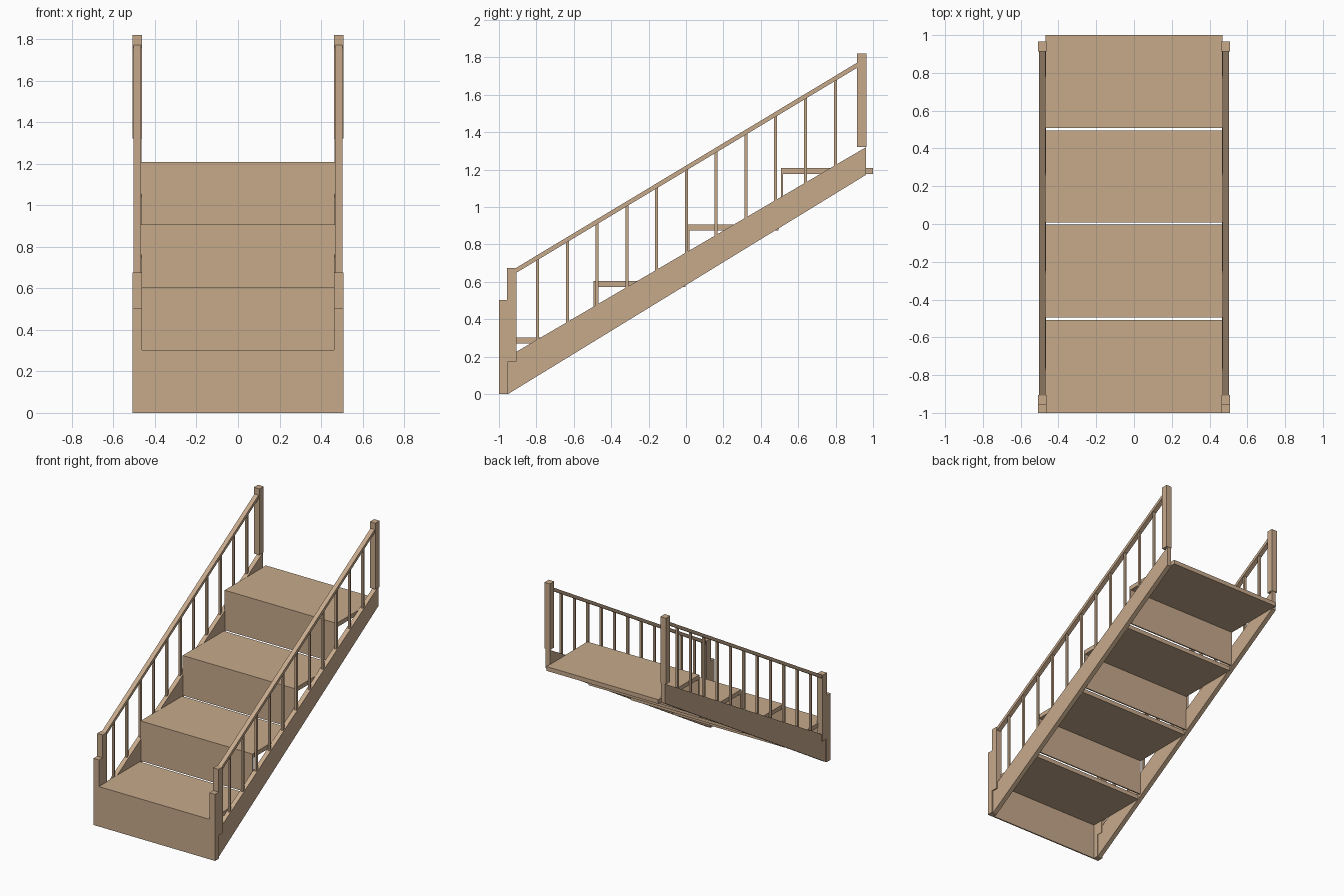
import bpy, bmesh

if "Cube" in bpy.data.objects:
    bpy.data.objects.remove(bpy.data.objects["Cube"])

wood = bpy.data.materials.new("light wood")
wood.diffuse_color = (0.57, 0.40, 0.26, 1)
wood.use_nodes = True
wood.node_tree.nodes["Principled BSDF"].inputs["Base Color"].default_value = wood.diffuse_color


def prism(name, profile, x0, x1):
    """Extrude a (y, z) profile from x0 to x1."""
    bm = bmesh.new()
    face = bm.faces.new([bm.verts.new((x0, y, z)) for y, z in profile])
    res = bmesh.ops.extrude_face_region(bm, geom=[face])
    verts = [v for v in res["geom"] if isinstance(v, bmesh.types.BMVert)]
    bmesh.ops.translate(bm, verts=verts, vec=(x1 - x0, 0, 0))
    bmesh.ops.recalc_face_normals(bm, faces=bm.faces)
    me = bpy.data.meshes.new(name)
    bm.to_mesh(me)
    bm.free()
    me.materials.append(wood)
    ob = bpy.data.objects.new(name, me)
    bpy.context.collection.objects.link(ob)
    return ob


def box(name, x0, x1, y0, y1, z0, z1):
    return prism(name, [(y0, z0), (y1, z0), (y1, z1), (y0, z1)], x0, x1)


# Treads with a thin riser under each front edge
RISE, THICK, HALF = 0.302, 0.032, 0.468
spans = [(-1.0, -0.508), (-0.495, -0.003), (0.008, 0.495), (0.509, 1.0)]
for i, (y0, y1) in enumerate(spans):
    top = RISE * (i + 1)
    box(f"tread_{i + 1}", -HALF, HALF, y0, y1, top - THICK, top)
    w = 0.462 if i == 0 else HALF
    box(f"riser_{i + 1}", -w, w, y0, y0 + 0.01, top - RISE, top - THICK)


def stringer_top(y):
    return 0.198 + (y + 0.955) * (1.32 - 0.198) / 1.917


def rail_bottom(y):
    return 0.65 + (y + 0.905) * 1.095 / 1.82


# Side assemblies, left and right
for side, s in (("left", -1), ("right", 1)):
    def span(a, b):
        return sorted((s * a, s * b))

    # Sloping side board
    prism(f"stringer_{side}",
          [(-0.952, 0), (0.962, 1.172), (0.962, 1.32), (-0.952, 0.2)],
          *span(0.465, 0.499))
    # Front corner post and the two newel posts
    box(f"front_post_{side}", *span(0.462, 0.508), -1.0, -0.952, 0, 0.503)
    box(f"lower_newel_{side}", *span(0.462, 0.508), -0.956, -0.906, 0.175, 0.675)
    box(f"upper_newel_{side}", *span(0.462, 0.508), 0.914, 0.965, 1.32, 1.82)
    # Handrail
    a, b = -0.92, 0.925
    prism(f"handrail_{side}",
          [(a, rail_bottom(a)), (b, rail_bottom(b)),
           (b, rail_bottom(b) + 0.027), (a, rail_bottom(a) + 0.027)],
          *span(0.468, 0.502))
    # Balusters, cut to the slope at both ends
    for i in range(11):
        y = -0.794 + 0.1592 * i
        p, q = y - 0.008, y + 0.008
        prism(f"baluster_{side}_{i + 1}",
              [(p, stringer_top(p) - 0.01), (q, stringer_top(q) - 0.01),
               (q, rail_bottom(q) + 0.005), (p, rail_bottom(p) + 0.005)],
              *span(0.477, 0.493))
